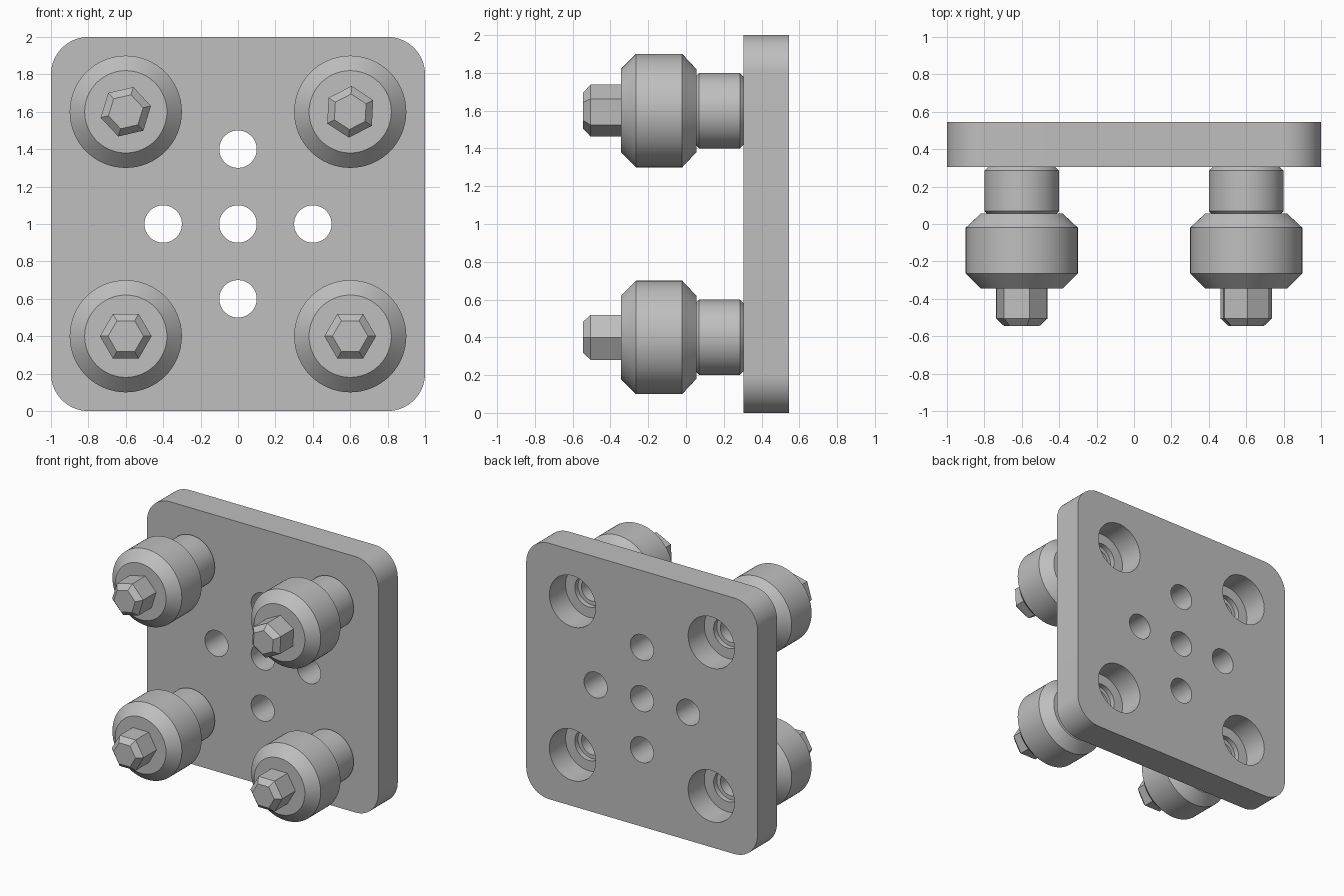
import bpy
import bmesh
from math import pi, cos, sin, radians
from mathutils import Matrix

cube = bpy.data.objects.get("Cube")
if cube:
    bpy.data.objects.remove(cube, do_unlink=True)

steel = bpy.data.materials.new("grey_metal")
steel.use_nodes = True
GREY = (0.52, 0.52, 0.52, 1)
steel.diffuse_color = GREY
steel.node_tree.nodes["Principled BSDF"].inputs["Base Color"].default_value = GREY


def add_object(name, bm, smooth=True):
    bmesh.ops.recalc_face_normals(bm, faces=bm.faces)
    mesh = bpy.data.meshes.new(name)
    bm.to_mesh(mesh)
    bm.free()
    mesh.materials.append(steel)
    obj = bpy.data.objects.new(name, mesh)
    bpy.context.collection.objects.link(obj)
    if smooth:
        shade(obj)
    return obj


def shade(obj):
    bpy.ops.object.select_all(action="DESELECT")
    obj.select_set(True)
    bpy.context.view_layer.objects.active = obj
    bpy.ops.object.shade_smooth_by_angle(angle=radians(25))


def lathe(name, profile, x, z, sides=64, turn=0.0, smooth=True, ring=True):
    """Turn (radius, y) points about a y-parallel axis, as a ring or capped solid."""
    bm = bmesh.new()
    angles = [turn + 2 * pi * i / sides for i in range(sides)]
    loops = [[bm.verts.new((x + r * cos(a), y, z + r * sin(a))) for a in angles]
             for r, y in profile]
    pairs = list(zip(loops, loops[1:]))
    if ring:
        pairs.append((loops[-1], loops[0]))
    else:
        bm.faces.new(loops[0])
        bm.faces.new(loops[-1])
    for a, b in pairs:
        for i in range(sides):
            j = (i + 1) % sides
            bm.faces.new((a[i], a[j], b[j], b[i]))
    return add_object(name, bm, smooth)


# Mounting plate with rounded corners
FRONT, BACK = 0.305, 0.545
bm = bmesh.new()
bmesh.ops.create_cube(bm, size=1, matrix=Matrix.Translation((0, (FRONT + BACK) / 2, 1))
                      @ Matrix.Diagonal((2, BACK - FRONT, 2, 1)))
corners = [e for e in bm.edges if abs(e.verts[0].co.y - e.verts[1].co.y) > 0.1]
bmesh.ops.bevel(bm, geom=corners, offset=0.2, segments=14, profile=0.5, affect="EDGES")
plate = add_object("mounting_plate", bm, smooth=False)

# Plain through holes and stepped bolt holes
cutters = []
for x, z in ((0, 1), (0.4, 1), (-0.4, 1), (0, 1.4), (0, 0.6)):
    cutters.append(lathe("hole_cutter", [(0.1, 0.2), (0.1, 0.7)], x, z, ring=False))
for x in (-0.6, 0.6):
    for z in (0.4, 1.6):
        cutters.append(lathe("stepped_hole_cutter",
                             [(0.12, 0.2), (0.12, 0.345), (0.2, 0.345), (0.2, 0.7)],
                             x, z, ring=False))
for cutter in cutters:
    cutter.hide_render = True
    mod = plate.modifiers.new("hole", "BOOLEAN")
    mod.operation = "DIFFERENCE"
    mod.solver = "EXACT"
    mod.object = cutter
    bpy.context.view_layer.objects.active = plate
    bpy.ops.object.modifier_apply(modifier=mod.name)
for cutter in cutters:
    bpy.data.objects.remove(cutter, do_unlink=True)
shade(plate)

# Four roller assemblies: spacer, chamfered wheel and hexagonal bolt end
BORE = 0.09
spacer_profile = [(BORE, 0.055), (0.185, 0.055), (0.2, 0.07),
                  (0.2, 0.285), (0.18, FRONT), (BORE, FRONT)]
wheel_profile = [(BORE, -0.345), (0.22, -0.345), (0.3, -0.265),
                 (0.3, -0.02), (0.22, 0.055), (BORE, 0.055)]
bolt_profile = [(0.095, -0.545), (0.138, -0.505), (0.138, -0.345)]
rollers = {"lower_left": (0.6, 0.4, 0), "lower_right": (-0.6, 0.4, 0),
           "upper_left": (0.6, 1.6, 27), "upper_right": (-0.6, 1.6, 13)}
for place, (x, z, turn) in rollers.items():
    lathe(place + "_spacer", spacer_profile, x, z)
    lathe(place + "_wheel", wheel_profile, x, z)
    lathe(place + "_bolt", bolt_profile, x, z, sides=6, turn=radians(turn),
          smooth=False, ring=False)
